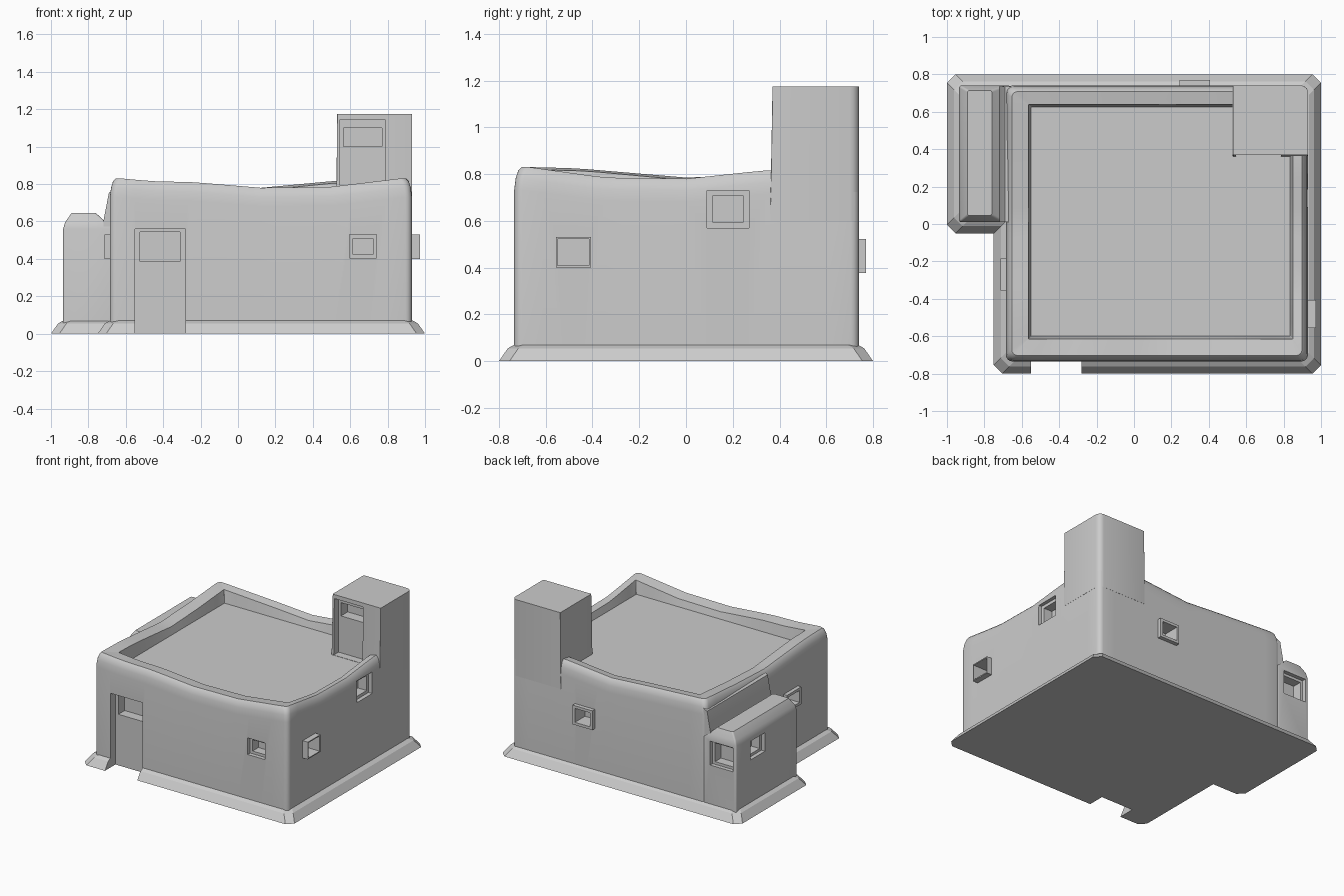
import bpy, bmesh, math
from mathutils import Vector

cube = bpy.data.objects.get("Cube")
if cube:
    bpy.data.objects.remove(cube, do_unlink=True)

plaster = bpy.data.materials.new("grey plaster")
plaster.use_nodes = True
GREY = (0.6, 0.6, 0.6, 1)
plaster.diffuse_color = GREY
plaster.node_tree.nodes["Principled BSDF"].inputs["Base Color"].default_value = GREY


def finish(name, bm):
    bmesh.ops.recalc_face_normals(bm, faces=bm.faces)
    mesh = bpy.data.meshes.new(name)
    bm.to_mesh(mesh)
    bm.free()
    mesh.materials.append(plaster)
    ob = bpy.data.objects.new(name, mesh)
    bpy.context.collection.objects.link(ob)
    return ob


def activate(ob):
    bpy.ops.object.select_all(action='DESELECT')
    ob.select_set(True)
    bpy.context.view_layer.objects.active = ob


def box(name, x0, x1, y0, y1, z0, z1):
    bm = bmesh.new()
    bmesh.ops.create_cube(bm, size=1)
    for v in bm.verts:
        v.co = Vector((x1 if v.co.x > 0 else x0,
                       y1 if v.co.y > 0 else y0,
                       z1 if v.co.z > 0 else z0))
    return finish(name, bm)


def lerp_table(table, t):
    for (a, p), (b, q) in zip(table, table[1:]):
        if t <= b:
            return p + (q - p) * (t - a) / (b - a)
    return table[-1][1]


def ring(x0, x1, y0, y1, radii, z, arc, steps):
    """Rounded rectangle; z is a number or a function of side and position."""
    height = z if callable(z) else (lambda side, t: z)
    corners = [(x0, y0, 1, 1), (x1, y0, -1, 1), (x1, y1, -1, -1), (x0, y1, 1, -1)]
    arcs = []
    for i, (cx, cy, sx, sy) in enumerate(corners):
        r = radii[i]
        pts = []
        for k in range(arc + 1):
            a = math.pi + math.pi / 2 * (i + k / arc)
            pts.append(Vector((cx + sx * r + r * math.cos(a),
                               cy + sy * r + r * math.sin(a), height(i, 0))))
        arcs.append(pts)
    out = []
    for i in range(4):
        out += arcs[i]
        a, b = arcs[i][-1], arcs[(i + 1) % 4][0]
        for k in range(1, steps):
            p = a.lerp(b, k / steps)
            p.z = height(i, k / steps)
            out.append(p)
    return out


def loft(name, rings, arc=4, steps=1):
    bm = bmesh.new()
    loops = [[bm.verts.new(p) for p in ring(*r, arc, steps)] for r in rings]
    n = len(loops[0])
    for lo, hi in zip(loops, loops[1:]):
        for i in range(n):
            j = (i + 1) % n
            bm.faces.new((lo[i], lo[j], hi[j], hi[i]))
    bm.faces.new(loops[0][::-1])
    bm.faces.new(loops[-1])
    return finish(name, bm)


def cut(cutter, *targets):
    for ob in targets:
        activate(ob)
        mod = ob.modifiers.new("cut", 'BOOLEAN')
        mod.operation = 'DIFFERENCE'
        mod.solver = 'EXACT'
        mod.object = cutter
        bpy.ops.object.modifier_apply(modifier=mod.name)
    bpy.data.objects.remove(cutter, do_unlink=True)


def wall_box(name, side, wall, u0, u1, z0, z1, outward, inward):
    """Box straddling a wall plane, u running along the wall."""
    sign = 1 if side in ("right", "back") else -1
    a, b = sorted((wall + sign * outward, wall - sign * inward))
    if side in ("left", "right"):
        return box(name, a, b, u0, u1, z0, z1)
    return box(name, u0, u1, a, b, z0, z1)


def window(name, target, side, wall, u, z, w, h, proud=0.0, margin=0.02):
    outer = (u - w / 2, u + w / 2, z - h / 2, z + h / 2)
    inner = (outer[0] + margin, outer[1] - margin, outer[2] + margin, outer[3] - margin)
    if proud:
        frame = wall_box(name + "_frame", side, wall, *outer, proud, 0.02)
        cut(wall_box("cutter", side, wall, *inner, 0.2, 0.09), target, frame)
    else:
        cut(wall_box("cutter", side, wall, *outer, 0.1, 0.03), target)
        cut(wall_box("cutter", side, wall, *inner, 0.1, 0.1), target)


# Main house: sagging parapet heights for front, right, back and left walls
SAG = [
    [(0, .83), (.11, .815), (.26, .81), (.5, .78), (.75, .785), (1, .83)],
    [(0, .83), (.24, .785), (.5, .78), (.74, .815), (1, .82)],
    [(0, .82), (.25, .815), (.5, .78), (.7, .80), (1, .825)],
    [(0, .825), (.25, .80), (.5, .785), (.85, .825), (1, .83)],
]


def top(drop):
    return lambda side, t: lerp_table(SAG[side], t) - drop


def house_ring(inset, r, z):
    return (-.685 + inset, .93 - inset, -.735 + inset, .74 - inset, [r] * 4, z)


house = loft("house_walls", [
    house_ring(0, .035, 0),
    house_ring(0, .035, top(.10)),
    house_ring(.006, .035, top(.05)),
    house_ring(.017, .035, top(.015)),
    house_ring(.032, .03, top(0)),
    (-.565, .85, -.615, .64, [.004] * 4, top(.012)),
    (-.55, .835, -.60, .625, [.004] * 4, .72),
], steps=16)

# Corner tower rising through the roof
tower = loft("roof_tower", [
    (.525, .931, .36, .741, [.003, .003, .04, .003], .6),
    (.53, .931, .37, .741, [.003, .003, .04, .003], 1.175),
])

# Low side annex with a chamfered roof
annex = loft("side_annex", [
    (-.935, -.66, .01, .74, [.012] * 4, 0),
    (-.935, -.66, .01, .74, [.012] * 4, .56),
    (-.925, -.705, .015, .735, [.012] * 4, .595),
    (-.89, -.76, .045, .715, [.012] * 4, .645),
])

# Sloped plaster where the house meets the annex
bm = bmesh.new()
profile = [(-.72, .5), (-.72, .6), (-.69, .755), (-.66, .77), (-.66, .5)]
face = bm.faces.new([bm.verts.new((x, .012, z)) for x, z in profile])
grown = bmesh.ops.extrude_face_region(bm, geom=[face])
for v in grown["geom"]:
    if isinstance(v, bmesh.types.BMVert):
        v.co.y = .735
buttress = finish("wall_buttress", bm)


# Flared footings
def footing(name, x0, x1, y0, y1):
    def r(inset, z):
        return (x0 + inset, x1 - inset, y0 + inset, y1 - inset, [.045] * 4, z)
    return loft(name, [r(0, 0), r(.038, .055), r(.065, .07)], arc=1)


base = footing("house_footing", -.75, 1, -.8, .8)
annex_base = footing("annex_footing", -1, -.55, -.05, .8)

# Front doorway with a window in its upper half
cut(box("cutter", -.55, -.28, -.9, -.675, -.1, .56), house, base)
cut(box("cutter", -.525, -.31, -.9, -.60, .385, .545), house)

# Tower doorway opening onto the roof
cut(box("cutter", .545, .785, .2, .42, .722, 1.145), tower)
cut(box("cutter", .565, .77, .2, .50, 1.0, 1.1), tower)

# Windows
window("front_window", house, "front", -.735, .668, .467, .145, .125)
window("right_high_window", house, "right", .93, .18, .65, .18, .16, margin=.024)
window("right_low_window", house, "right", .93, -.482, .465, .15, .13, proud=.042, margin=.008)
window("back_window", house, "back", .74, .325, .45, .165, .145, proud=.03)
window("left_window", house, "left", -.685, -.27, .465, .17, .13, proud=.028)
window("annex_back_window", annex, "back", .74, -.815, .45, .19, .18)
window("annex_left_window", annex, "left", -.935, .48, .46, .17, .14)

# Smooth plaster with crisp edges
for ob in (house, tower, annex, buttress):
    activate(ob)
    bpy.ops.object.shade_smooth_by_angle(angle=math.radians(30))
